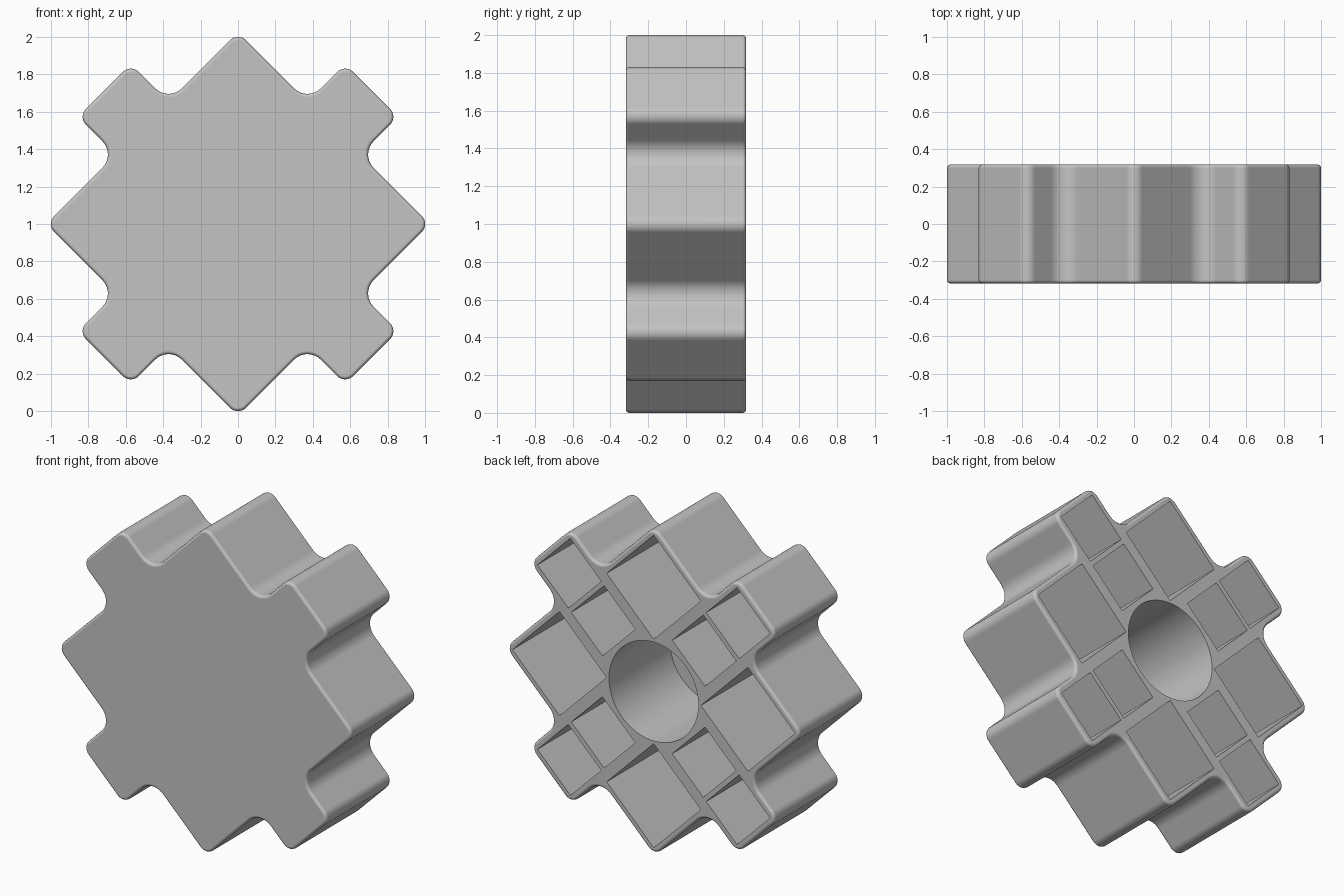
import bpy, bmesh, math
from mathutils import Matrix, Vector

if "Cube" in bpy.data.objects:
    bpy.data.objects.remove(bpy.data.objects["Cube"], do_unlink=True)

HALF = 0.318            # half thickness
BODY, TAB, TAB_W = 0.725, 1.01, 0.2
CONVEX, CONCAVE = 0.06, 0.1
EDGE = 0.018            # rounding of the front and back rims
FLOOR = -HALF + 0.036   # bottom of the pockets
SEG = 8

grey = bpy.data.materials.new("plain_grey")
grey.use_nodes = True
grey.diffuse_color = (0.55, 0.55, 0.55, 1)
bsdf = next(n for n in grey.node_tree.nodes if n.type == 'BSDF_PRINCIPLED')
bsdf.inputs["Base Color"].default_value = grey.diffuse_color
bsdf.inputs["Roughness"].default_value = 0.6


def outline(inset):
    """Rounded square with four tabs, shrunk by inset."""
    quarter = [(TAB, -TAB_W), (TAB, TAB_W), (BODY, TAB_W), (BODY, BODY), (TAB_W, BODY)]
    corners = [Matrix.Rotation(k * math.pi / 2, 2) @ Vector(p)
               for k in range(4) for p in quarter]
    points = []
    for i, c in enumerate(corners):
        a = (corners[i - 1] - c).normalized()
        b = (corners[(i + 1) % len(corners)] - c).normalized()
        hollow = a.cross(b) > 0
        fillet = CONCAVE if hollow else CONVEX
        radius = fillet + inset if hollow else fillet - inset
        centre = c + (a + b) * fillet
        for s in range(SEG + 1):
            t = s / SEG * math.pi / 2
            points.append(centre - (b * math.cos(t) + a * math.sin(t)) * radius)
    return points


def make_object(name, bm):
    bmesh.ops.recalc_face_normals(bm, faces=bm.faces)
    mesh = bpy.data.meshes.new(name)
    bm.to_mesh(mesh)
    bm.free()
    mesh.materials.append(grey)
    ob = bpy.data.objects.new(name, mesh)
    bpy.context.collection.objects.link(ob)
    return ob


# Solid block: stacked outlines with rounded rims
steps = [i * math.pi / 6 for i in range(4)]
layers = [(-HALF + EDGE * (1 - math.cos(t)), EDGE * (1 - math.sin(t))) for t in steps]
layers += [(-y, inset) for y, inset in reversed(layers)]
bm = bmesh.new()
rings = [[bm.verts.new((p.x, y, p.y)) for p in outline(inset)] for y, inset in layers]
count = len(rings[0])
for lower, upper in zip(rings, rings[1:]):
    for i in range(count):
        j = (i + 1) % count
        bm.faces.new((lower[i], lower[j], upper[j], upper[i]))
bm.faces.new(rings[0])
bm.faces.new(rings[-1])
block = make_object("tabbed_block", bm)

# Cutters: round bore, four corner pockets, two pockets along each tab
bm = bmesh.new()
top = HALF + 0.1
depth, middle = top - FLOOR, (top + FLOOR) / 2
bmesh.ops.create_cone(bm, cap_ends=True, segments=64, radius1=0.308, radius2=0.308,
                      depth=depth, matrix=Matrix.Translation((0, middle, 0))
                      @ Matrix.Rotation(math.pi / 2, 4, 'X'))
pockets = [(0.23, 0.688, 0.23, 0.688), (0.34, 0.643, -0.16, 0.16), (0.672, 0.972, -0.16, 0.16)]
for k in range(4):
    turn = Matrix.Rotation(k * math.pi / 2, 4, 'Y')
    for u0, u1, v0, v1 in pockets:
        place = Matrix.Translation(((u0 + u1) / 2, middle, (v0 + v1) / 2))
        size = Matrix.Diagonal((u1 - u0, depth, v1 - v0, 1))
        bmesh.ops.create_cube(bm, size=1, matrix=turn @ place @ size)
cutter = make_object("pocket_cutter", bm)
cutter.hide_render = True

bpy.ops.object.select_all(action='DESELECT')
bpy.context.view_layer.objects.active = block
block.select_set(True)
cut = block.modifiers.new("pockets", 'BOOLEAN')
cut.operation, cut.solver, cut.object = 'DIFFERENCE', 'EXACT', cutter
bpy.ops.object.modifier_apply(modifier=cut.name)
bpy.data.objects.remove(cutter, do_unlink=True)

# Stand the block on one corner
block.data.transform(Matrix.Translation((0, 0, 1)) @ Matrix.Rotation(math.pi / 4, 4, 'Y'))

bpy.ops.object.shade_smooth_by_angle(angle=math.radians(35))
normals = block.modifiers.new("clean_shading", 'WEIGHTED_NORMAL')
normals.weight = 100
normals.keep_sharp = True
